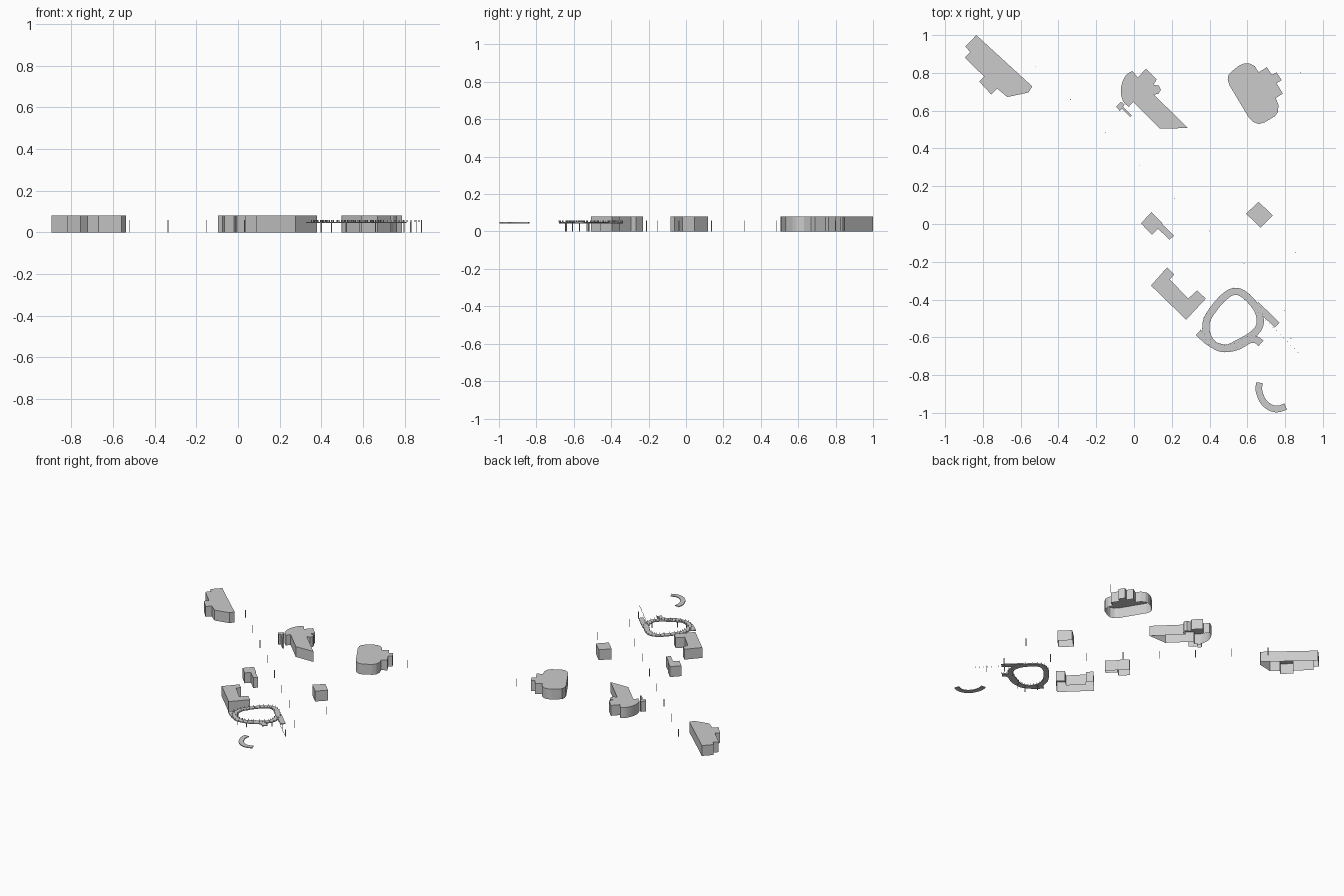
import bpy, bmesh, math
from mathutils import Vector

if "Cube" in bpy.data.objects:
    bpy.data.objects.remove(bpy.data.objects["Cube"])

HEIGHT = 0.08      # building height
DECK = 0.050       # walkway level


def finish(name, bm):
    me = bpy.data.meshes.new(name)
    bm.to_mesh(me)
    bm.free()
    ob = bpy.data.objects.new(name, me)
    bpy.context.collection.objects.link(ob)
    return ob


def smooth_path(pts, closed=False, steps=5):
    """Catmull-Rom curve through the points."""
    p = [Vector(q) for q in pts]
    n = len(p)
    out = []
    for i in range(n if closed else n - 1):
        if closed:
            a, b, c, d = (p[(i + k) % n] for k in (-1, 0, 1, 2))
        else:
            a, b, c, d = (p[min(max(i + k, 0), n - 1)] for k in (-1, 0, 1, 2))
        for s in range(steps):
            t = s / steps
            out.append(0.5 * (2 * b + (c - a) * t + (2 * a - 5 * b + 4 * c - d) * t * t
                              + (3 * b - a - 3 * c + d) * t ** 3))
    if not closed:
        out.append(p[-1])
    return out


def building(name, outline, floors=4, bay=0.04):
    """Flat roof over panelled walls, open underneath."""
    ring = []
    n = len(outline)
    for i in range(n):
        a, b = Vector(outline[i]), Vector(outline[(i + 1) % n])
        cuts = max(1, round((b - a).length / bay))
        ring += [a.lerp(b, k / cuts) for k in range(cuts)]
    bm = bmesh.new()
    rows = [[bm.verts.new((p.x, p.y, HEIGHT * f / floors)) for p in ring]
            for f in range(floors + 1)]
    m = len(ring)
    for lo, hi in zip(rows, rows[1:]):
        for i in range(m):
            j = (i + 1) % m
            bm.faces.new((lo[i], lo[j], hi[j], hi[i]))
    bm.faces.new(rows[-1])
    bm.normal_update()
    if bm.faces[-1:][0].normal.z < 0:
        bmesh.ops.reverse_faces(bm, faces=bm.faces[:])
    return finish(name, bm)


def edges_of(path, width, closed):
    """Left and right borders of a strip along the path."""
    n = len(path)
    left, right = [], []
    for i, p in enumerate(path):
        a = path[i - 1] if (closed or i) else p
        b = path[(i + 1) % n] if (closed or i < n - 1) else p
        d = (b - a).normalized()
        side = Vector((-d.y, d.x)) * width / 2
        left.append(p + side)
        right.append(p - side)
    return left, right


def deck(name, path, width, z=DECK, thick=0.006, closed=False):
    left, right = edges_of(path, width, closed)
    bm = bmesh.new()
    sec = []
    for l, r in zip(left, right):
        sec.append([bm.verts.new((q.x, q.y, h)) for q, h in
                    ((l, z), (r, z), (r, z - thick), (l, z - thick))])
    n = len(sec)
    for i in range(n if closed else n - 1):
        s, t = sec[i], sec[(i + 1) % n]
        for k in range(4):
            bm.faces.new((s[k], s[(k + 1) % 4], t[(k + 1) % 4], t[k]))
    if not closed:
        bm.faces.new(sec[0])
        bm.faces.new(sec[-1])
    bmesh.ops.recalc_face_normals(bm, faces=bm.faces[:])
    return finish(name, bm)


def posts(name, spots, radius, z0, z1, sides=6):
    bm = bmesh.new()
    for x, y in spots:
        r = bmesh.ops.create_cone(bm, cap_ends=True, segments=sides, radius1=radius,
                                  radius2=radius, depth=z1 - z0)
        bmesh.ops.translate(bm, verts=r["verts"], vec=(x, y, (z0 + z1) / 2))
    return finish(name, bm)


# Buildings
building("northwest_hall", [
    (-0.835, 1.0), (-0.893, 0.939), (-0.867, 0.911), (-0.895, 0.881), (-0.793, 0.78),
    (-0.819, 0.754), (-0.756, 0.686), (-0.724, 0.717), (-0.671, 0.672), (-0.56, 0.696),
    (-0.538, 0.728)])
drum = smooth_path([(-0.008, 0.81), (-0.04, 0.79), (-0.062, 0.75), (-0.07, 0.70),
                    (-0.058, 0.65), (-0.028, 0.62)], steps=3)
building("central_hall", [tuple(p) for p in drum] + [
    (-0.005, 0.646), (0.138, 0.505), (0.286, 0.508), (0.106, 0.684), (0.13, 0.69),
    (0.142, 0.71), (0.132, 0.732), (0.103, 0.738), (0.12, 0.765), (0.063, 0.822),
    (0.02, 0.775)])
building("central_annex", [
    (-0.095, 0.622), (-0.069, 0.648), (-0.05, 0.632), (-0.058, 0.62), (-0.012, 0.574),
    (-0.019, 0.566), (-0.064, 0.611), (-0.075, 0.598)])
building("northeast_hall", [
    (0.66, 0.803), (0.64, 0.835), (0.61, 0.85), (0.585, 0.85), (0.555, 0.838), (0.52, 0.81),
    (0.5, 0.79), (0.496, 0.765), (0.505, 0.735), (0.61, 0.56), (0.63, 0.54), (0.66, 0.53),
    (0.69, 0.537), (0.745, 0.57), (0.762, 0.592), (0.765, 0.63), (0.75, 0.667),
    (0.788, 0.69), (0.755, 0.745), (0.782, 0.762), (0.755, 0.803), (0.73, 0.79),
    (0.703, 0.83)])
building("middle_house", [
    (0.092, 0.063), (0.147, 0.008), (0.152, -0.004), (0.212, -0.062), (0.188, -0.083),
    (0.127, -0.025), (0.095, -0.056), (0.037, 0.003)])
building("east_house", [(0.66, 0.117), (0.735, 0.045), (0.67, -0.02), (0.593, 0.055)])
building("south_house", [
    (0.175, -0.23), (0.212, -0.267), (0.19, -0.294), (0.287, -0.395), (0.334, -0.352),
    (0.38, -0.395), (0.276, -0.507), (0.09, -0.326)])

# Raised ring walkway and its ramps
loop = smooth_path([
    (0.53, -0.357), (0.585, -0.375), (0.652, -0.45), (0.668, -0.525), (0.635, -0.58),
    (0.55, -0.632), (0.48, -0.66), (0.42, -0.637), (0.385, -0.58), (0.384, -0.515),
    (0.415, -0.458), (0.475, -0.388)], closed=True)
deck("ring_walkway", loop, 0.038, closed=True)
south_arm = smooth_path([
    (0.34, -0.574), (0.41, -0.634), (0.485, -0.658), (0.55, -0.647), (0.608, -0.614),
    (0.645, -0.612), (0.672, -0.632)])
deck("south_ramp", south_arm, 0.038, z=DECK + 0.0008)
deck("east_ramp", [Vector((0.645, -0.425)), Vector((0.757, -0.535))], 0.036, z=DECK + 0.0008)

# Detached curved walkway
bend = smooth_path([(0.664, -0.84), (0.662, -0.885), (0.685, -0.94), (0.725, -0.973),
                    (0.765, -0.979), (0.803, -0.966)])
deck("curved_walkway", bend, 0.035)

# Short railing posts along the walkway borders and the diagonal row
outer, inner = edges_of(loop, 0.036, True)
rail = [tuple(p) for p in outer[::2] + inner[::2]]
rail += [tuple(p) for p in edges_of(south_arm, 0.036, False)[0][::2]]
posts("railing_posts", rail, 0.0022, DECK, 0.06, 4)
posts("row_markers", [(0.66 + 0.019 * i, -0.47 - 0.019 * i) for i in range(12)],
      0.0022, DECK, 0.06, 4)

# Columns under the walkways
posts("support_columns", [(0.40, -0.57), (0.45, -0.645), (0.52, -0.64), (0.66, -0.53),
                          (0.74, -0.52), (0.83, -0.607)], 0.003, 0, DECK)

# Diagonal line of lamp poles plus single ones
poles = [(-0.52 + 0.1837 * i, 0.833 - 0.174 * i) for i in range(7)]
poles += [(0.798, -0.458), (0.856, -0.151), (0.882, 0.8)]
posts("lamp_poles", poles, 0.0022, 0, 0.06)
